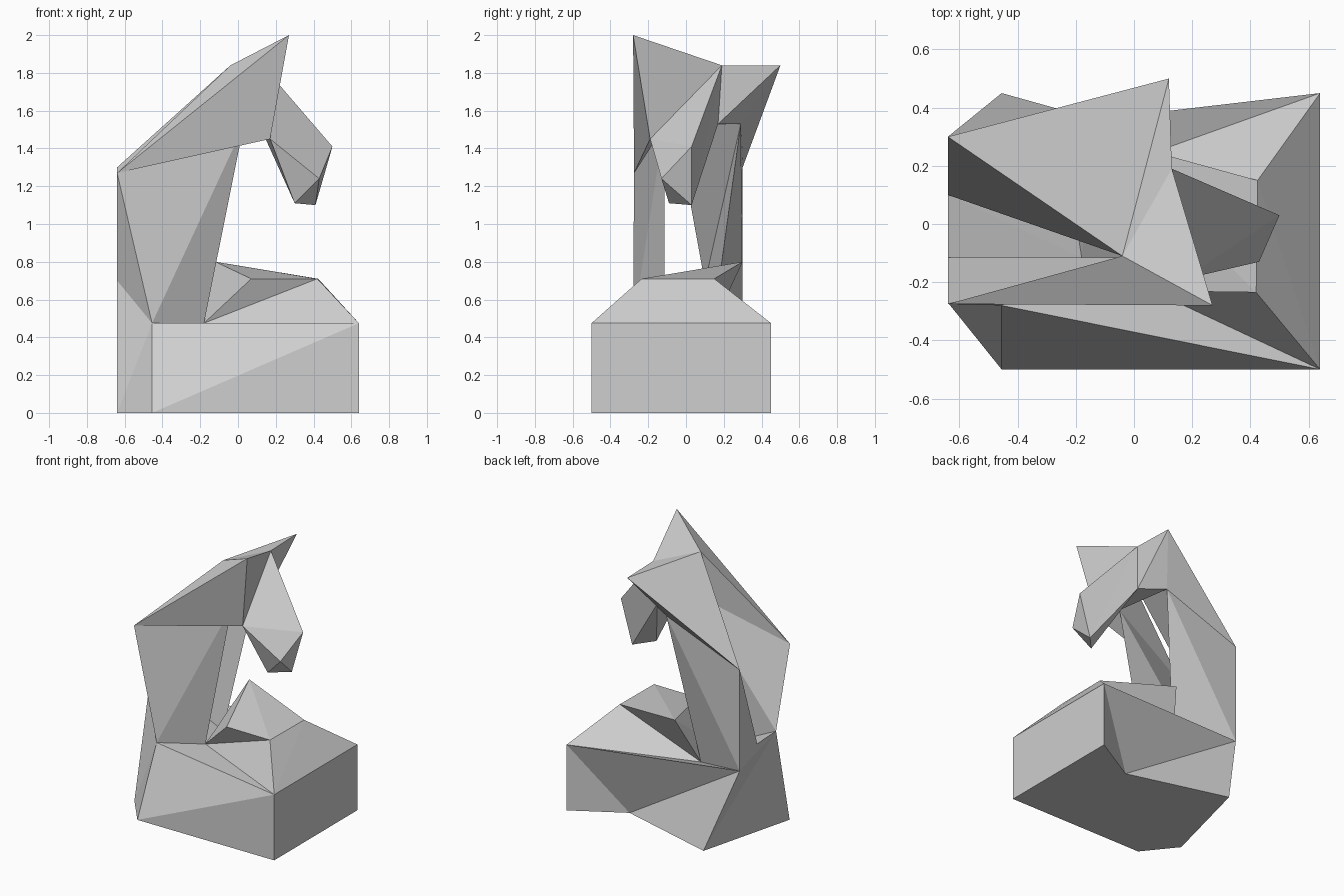
import bpy
import bmesh

cube = bpy.data.objects.get("Cube")
if cube:
    bpy.data.objects.remove(cube, do_unlink=True)

stone = bpy.data.materials.new("pale grey stone")
stone.use_nodes = True
grey = (0.62, 0.62, 0.62, 1)
stone.diffuse_color = grey
stone.node_tree.nodes["Principled BSDF"].inputs["Base Color"].default_value = grey

# Landmarks shared between neighbouring parts
floor = dict(
    foot_front=(-.455, -.5, 0), foot_corner=(.64, -.5, 0), foot_end=(.64, .45, 0),
    foot_notch=(.28, .245, 0), foot_back=(-.455, .45, 0), foot_side=(-.64, -.27, 0))
shoulder = dict(
    rim_front=(-.455, -.28, .475), rim_corner=(.64, -.5, .475), rim_end=(.64, .45, .475),
    rim_back=(-.64, .3, .57), chest=(-.64, -.115, .7), spine=(-.64, .1, .69),
    neck_in=(-.18, -.115, .475), neck_out=(-.22, .143, .463))
ridge = dict(
    ridge_front=(.42, -.235, .71), ridge_back=(.425, .15, .71),
    ridge_lip=(.07, -.23, .71), peak=(-.12, .3, .8))
crown = dict(
    nape_front=(-.64, -.275, 1.27), nape_back=(-.64, .3, 1.3), poll=(-.04, -.11, 1.84),
    ear_front=(.27, -.28, 2), ear_back=(.12, .5, 1.84), brow=(.13, .19, 1.84),
    jaw=(.17, -.19, 1.45), throat=(.03, -.115, 1.52),
    cheek=(.11, .17, 1.53), hinge=(-.045, .29, 1.53))
snout = dict(
    nose=(.5, .03, 1.41), nostril=(.43, -.13, 1.24),
    lip=(.41, .03, 1.1), chin=(.3, -.09, 1.11))
POINTS = {**floor, **shoulder, **ridge, **crown, **snout}


def facet_part(name, fans):
    """Build a closed part from triangle fans, each a hub and the path around it."""
    bm = bmesh.new()
    corners = {}
    for fan in fans:
        for key in fan.split():
            if key not in corners:
                corners[key] = bm.verts.new(POINTS[key])
        hub, *path = [corners[key] for key in fan.split()]
        for first, second in zip(path, path[1:]):
            bm.faces.new((hub, first, second))
    bmesh.ops.recalc_face_normals(bm, faces=bm.faces[:])
    mesh = bpy.data.meshes.new(name)
    bm.to_mesh(mesh)
    bm.free()
    mesh.materials.append(stone)
    bpy.context.collection.objects.link(bpy.data.objects.new(name, mesh))


# Heavy base with a notched back and a raised ridge
facet_part("base", [
    "foot_notch foot_back foot_side foot_front foot_corner foot_end rim_end rim_back foot_back",
    "chest foot_side foot_back rim_back spine neck_in rim_front foot_side",
    "foot_front foot_side rim_front rim_corner foot_corner",
    "rim_corner rim_front neck_in ridge_front ridge_back rim_end foot_end foot_corner",
    "ridge_lip neck_in ridge_front peak neck_in",
    "peak ridge_front ridge_back neck_out neck_in",
    "neck_out ridge_back rim_end rim_back spine neck_in",
])

# Two separate pillars carry the head, with a gap between them
facet_part("neck_front_pillar", [
    "throat nape_front rim_front neck_in chest nape_front",
    "rim_front nape_front chest neck_in",
])
facet_part("neck_back_pillar", [
    "hinge nape_back rim_back neck_out spine poll nape_back",
    "spine poll nape_back rim_back neck_out",
])

# Head with two swept ears
facet_part("head", [
    "poll throat nape_front ear_front brow ear_back nape_back hinge throat",
    "jaw nape_front throat cheek brow ear_front nape_front",
    "hinge nape_back ear_back cheek throat",
    "cheek ear_back brow",
])

# Downturned muzzle
facet_part("muzzle", [
    "jaw brow nose nostril chin cheek brow",
    "lip nostril chin cheek brow nose nostril",
])
